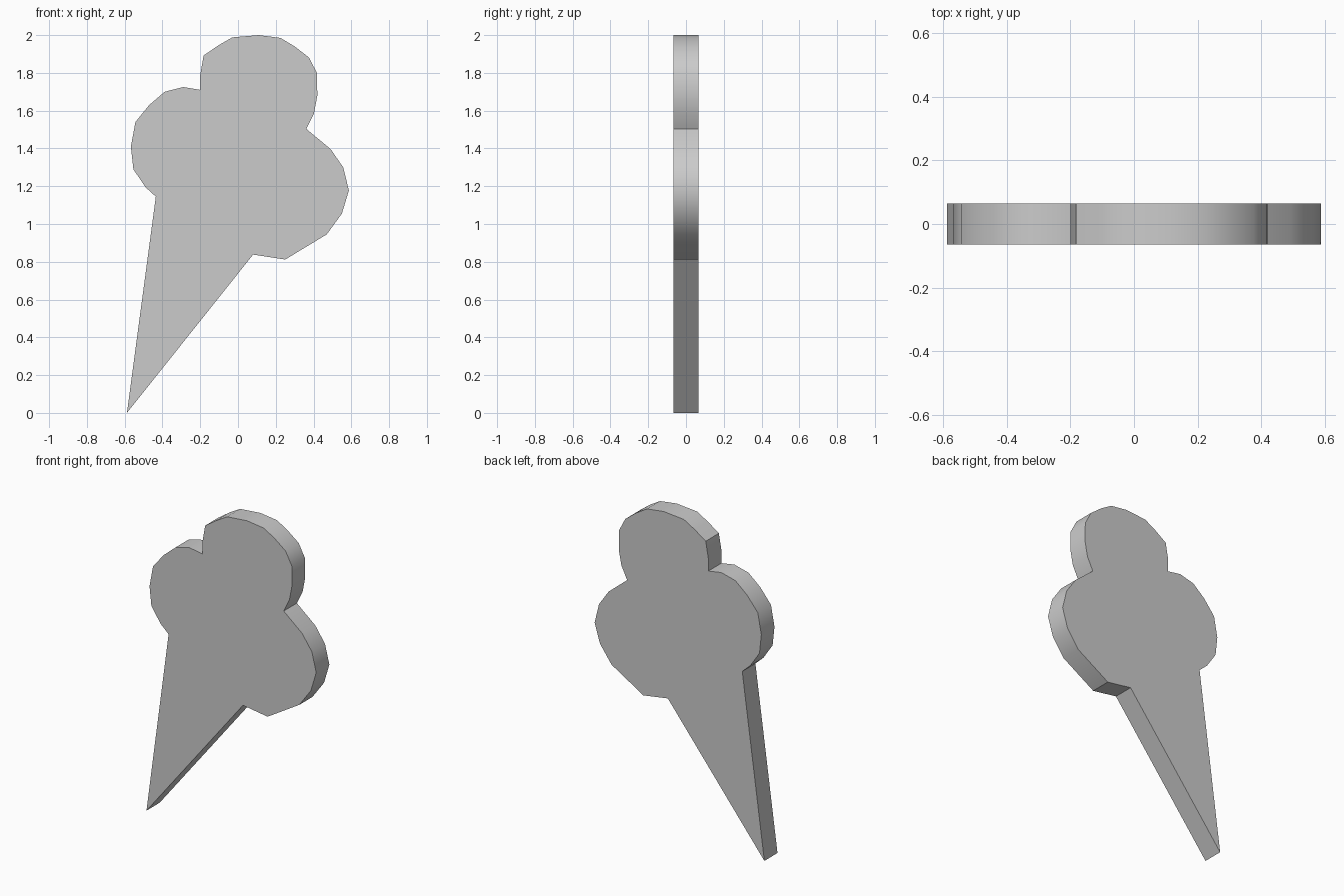
import bpy, bmesh, math

if "Cube" in bpy.data.objects:
    bpy.data.objects.remove(bpy.data.objects["Cube"])

HALF = 0.065  # half of the slab thickness

# Silhouette sections, counter-clockwise seen from the front (x, z)
cone = [(-0.435, 1.145), (-0.588, 0.0), (0.08, 0.838)]
right_scoop = [(0.25, 0.812), (0.47, 0.945), (0.55, 1.055), (0.587, 1.178),
               (0.557, 1.30), (0.49, 1.397), (0.362, 1.503)]
top_scoop = [(0.402, 1.585), (0.42, 1.68), (0.418, 1.80), (0.375, 1.882),
             (0.30, 1.94), (0.225, 1.985), (0.11, 2.0), (-0.03, 1.988),
             (-0.105, 1.945), (-0.182, 1.892), (-0.20, 1.79), (-0.20, 1.71)]
left_scoop = [(-0.29, 1.725), (-0.388, 1.70), (-0.47, 1.63), (-0.543, 1.54),
              (-0.567, 1.41), (-0.554, 1.29), (-0.49, 1.195)]

# Extrude the outline into one flat slab
bm = bmesh.new()
outline = cone + right_scoop + top_scoop + left_scoop
front = bm.faces.new([bm.verts.new((x, -HALF, z)) for x, z in outline])
ext = bmesh.ops.extrude_face_region(bm, geom=[front], use_keep_orig=True)
back = [v for v in ext["geom"] if isinstance(v, bmesh.types.BMVert)]
bmesh.ops.translate(bm, verts=back, vec=(0, 2 * HALF, 0))
bmesh.ops.recalc_face_normals(bm, faces=bm.faces)
caps = [f for f in bm.faces if len(f.verts) > 4]
bmesh.ops.triangulate(bm, faces=caps)

mesh = bpy.data.meshes.new("ice_cream_cone")
bm.to_mesh(mesh)
bm.free()
cutout = bpy.data.objects.new("ice_cream_cone", mesh)
bpy.context.collection.objects.link(cutout)

# Smooth rim around the scoops, crisp cap edges and notches
bpy.context.view_layer.objects.active = cutout
cutout.select_set(True)
bpy.ops.object.shade_smooth_by_angle(angle=math.radians(35))
